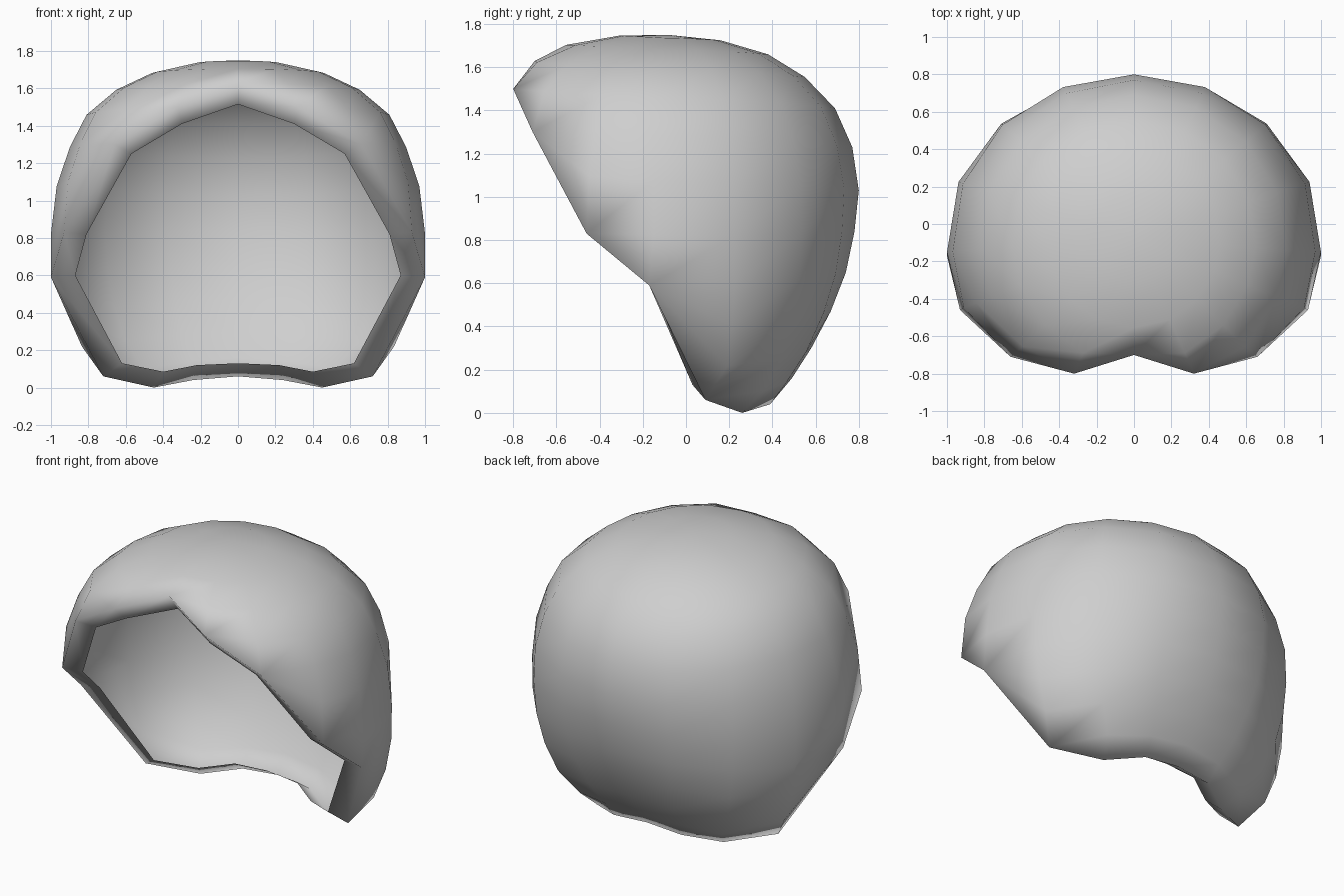
import bpy, bmesh
from math import sin, cos, radians
from mathutils import Vector

default = bpy.data.objects.get("Cube")
if default:
    bpy.data.objects.remove(default)

CROWN = Vector((0, -0.08, 1.75))

# Radius and height of each ring, down the back and down the side
BACK = [(.24, 1.725), (.46, 1.66), (.63, 1.555), (.77, 1.41), (.85, 1.23), (.88, 1.03),
        (.86, .84), (.82, .65), (.75, .47), (.66, .3), (.57, .16)]
SIDE = [(.22, 1.735), (.46, 1.68), (.65, 1.59), (.81, 1.455), (.9, 1.28), (.97, 1.07),
        (1, .82), (1, .6), (.97, .4), (.9, .21), (.75, .06)]

# Columns from back to front: angle, ring count, rim point, inner lip point
COLUMNS = [(0, 12, (0, .40, .06), (0, .29, .13)),
           (25, 12, (.24, .39, .04), (.22, .28, .12)),
           (49, 12, (.45, .26, 0), (.40, .17, .085)),
           (72, 11, (.72, .09, .06), (.62, .03, .13)),
           (94, 8, (1, -.17, .59), (.87, -.16, .6)),
           (112, 7, (.93, -.46, .83), (.81, -.42, .82)),
           (134, 5, (.66, -.71, 1.3), (.57, -.63, 1.25)),
           (156, 4, (.32, -.8, 1.5), (.3, -.71, 1.41)),
           (180, 3, (0, -.7, 1.63), (0, -.61, 1.515))]


def column_points(angle, count, rim, lip, side):
    """Points below the crown along one column, ending on the rim and lip."""
    a = radians(angle)
    blend = sin(a) ** 2 if angle < 90 else 1
    front = max(0, -cos(a))
    points = []
    for k in range(count - 1):
        r, z = Vector(BACK[k]).lerp(Vector(SIDE[k]), blend)
        r *= 1 + 0.03 * front
        z += 0.012 * front * (k + 1)
        points.append(Vector((side * r * sin(a), CROWN.y + r * cos(a), z)))
    points += [Vector((side * x, y, z)) for x, y, z in (rim, lip)]
    return points


# Left half, then its mirror on the right
columns = [column_points(*c, 1) for c in COLUMNS]
columns += [column_points(*c, -1) for c in COLUMNS[-2:0:-1]]

# Cap surface, with its rim turned inwards into a lip
bm = bmesh.new()
top = bm.verts.new(CROWN)
grid = [[top] + [bm.verts.new(p) for p in col] for col in columns]
for a, b in zip(grid, grid[1:] + grid[:1]):
    rim_a, rim_b = len(a) - 2, len(b) - 2
    shared = min(rim_a, rim_b)
    bm.faces.new((top, b[1], a[1]))
    for k in range(1, shared):
        bm.faces.new((a[k], b[k], b[k + 1], a[k + 1]))
    # The longer column fans out from the end of the shorter one
    for k in range(shared, rim_a):
        bm.faces.new((a[k], b[rim_b], a[k + 1]))
    for k in range(shared, rim_b):
        bm.faces.new((a[rim_a], b[k], b[k + 1]))
    bm.faces.new((a[rim_a], b[rim_b], b[-1], a[-1]))
for f in bm.faces:
    f.smooth = True

mesh = bpy.data.meshes.new("hair_cap")
bm.to_mesh(mesh)
bm.free()
hair = bpy.data.objects.new("hair_cap", mesh)
bpy.context.collection.objects.link(hair)

# Plain grey
grey = bpy.data.materials.new("light_grey")
grey.use_nodes = True
colour = (0.62, 0.62, 0.62, 1)
grey.diffuse_color = colour
grey.node_tree.nodes["Principled BSDF"].inputs["Base Color"].default_value = colour
mesh.materials.append(grey)
